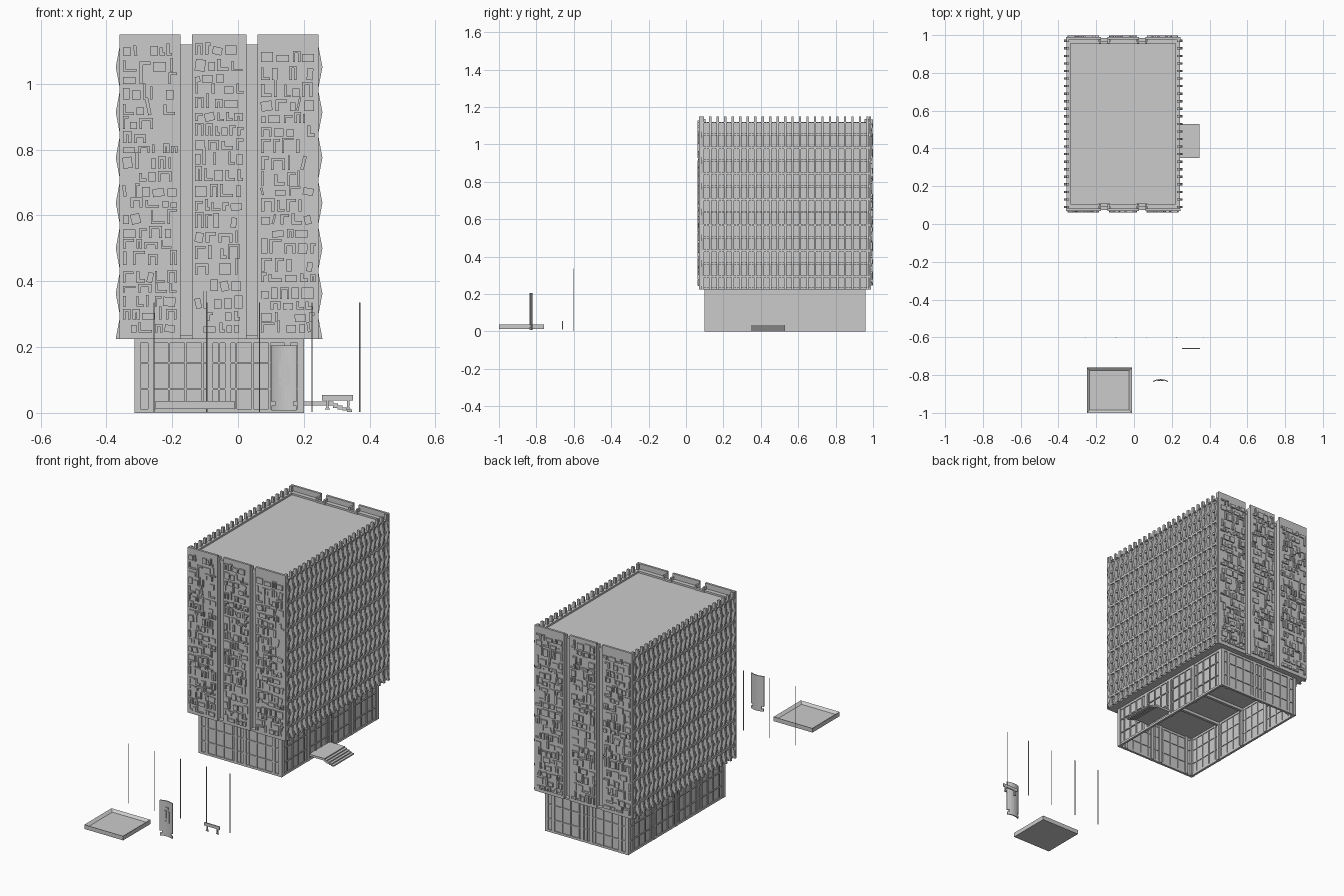
import bpy, bmesh, random
from math import sin, cos, pi
from mathutils import Matrix, Vector

if "Cube" in bpy.data.objects:
    bpy.data.objects.remove(bpy.data.objects["Cube"])

random.seed(7)
CX, CY = -0.0575, 0.53          # building centre
Z0, Z1, ZT = 0.225, 1.12, 1.15  # underside, roof line, panel top
FLOORS = 13
FH = (Z1 - Z0) / FLOORS


def finish(name, bm):
    bmesh.ops.recalc_face_normals(bm, faces=bm.faces)
    me = bpy.data.meshes.new(name)
    bm.to_mesh(me)
    bm.free()
    ob = bpy.data.objects.new(name, me)
    bpy.context.collection.objects.link(ob)
    return ob


def add_box(bm, x0, x1, y0, y1, z0, z1, spin=0):
    # box from its limits, optionally spun about its own y axis
    c = Vector(((x0 + x1) / 2, (y0 + y1) / 2, (z0 + z1) / 2))
    m = (Matrix.Translation(c) @ Matrix.Rotation(spin, 4, 'Y')
         @ Matrix.Diagonal((abs(x1 - x0), abs(y1 - y0), abs(z1 - z0), 1)))
    bmesh.ops.create_cube(bm, size=1, matrix=m)


def boxes(name, items):
    bm = bmesh.new()
    for b in items:
        add_box(bm, *b)
    return finish(name, bm)


def add_prism(bm, pts, y0, y1):
    # x-z outline extruded along y
    a = [bm.verts.new((x, y0, z)) for x, z in pts]
    b = [bm.verts.new((x, y1, z)) for x, z in pts]
    bm.faces.new(a)
    bm.faces.new(b[::-1])
    n = len(pts)
    for i in range(n):
        bm.faces.new((a[i], b[i], b[(i + 1) % n], a[(i + 1) % n]))


# tower core
boxes("tower_core", [(CX - .287, CX + .287, CY - .432, CY + .432, Z0, 1.11)])

# floor ledges and roof edge along both long sides
ledges = []
for s in (-1, 1):
    for k in range(FLOORS + 1):
        z = Z0 + k * FH
        ledges.append((CX + s * .28, CX + s * .3, CY - .455, CY + .455,
                       max(Z0, z - .006), min(Z1, z + .006)))
    # window sills
    for k in range(FLOORS):
        z = Z0 + k * FH
        ledges.append((CX + s * .28, CX + s * .291, CY - .45, CY + .45, z, z + .02))
boxes("floor_ledges", ledges)

# folded sun-screen fins, outermost at every second floor
N = 23
bm = bmesh.new()
for s in (-1, 1):
    prof = [(CX + s * (.314 if k % 2 == 0 else .301), Z0 + k * FH)
            for k in range(FLOORS + 1)]
    prof += [(CX + s * .301, ZT), (CX + s * .286, ZT), (CX + s * .286, Z0)]
    for i in range(N):
        y = CY - .44 + .88 * i / (N - 1)
        add_prism(bm, prof, y - .006, y + .006)
finish("sun_fins", bm)

# slim mullions between the fins
mull = []
for s in (-1, 1):
    for i in range(N - 1):
        y = CY - .42 + .88 * i / (N - 1)
        mull.append((CX + s * .28, CX + s * .292, y - .002, y + .002, Z0, Z1))
boxes("window_mullions", mull)

# end wall panels, relief blocks and recessed slots
PANELS = [(-.36, -.175), (-.14, .026), (.06, .245)]
for s, label in ((-1, "front"), (1, "back")):
    yo = CY + s * .46
    boxes(label + "_panels", [(a, b, yo, yo - s * .012, Z0, ZT) for a, b in PANELS])
    fill = [(a + .012, b - .012, yo - s * .011, yo - s * .03, Z0, Z1) for a, b in PANELS]
    fill += [(a, a + .01, yo, yo - s * .035, Z0, 1.135) for a in (-.14, .06)]
    fill += [(b - .01, b, yo, yo - s * .035, Z0, 1.135) for b in (-.175, .026)]
    boxes(label + "_panel_backing", fill)
    boxes(label + "_slot_walls", [(a - .012, b + .012, yo - s * .026, yo - s * .038, Z0, Z1)
                                  for a, b in ((-.175, -.14), (.026, .06))])
    bm = bmesh.new()
    for a, b in PANELS:
        z = Z0 + .02
        while z < ZT - .05:
            x = a + .01
            row = random.uniform(.03, .055)
            while x < b - .025:
                w = min(random.uniform(.018, .05), b - .006 - x)
                h = row * random.uniform(.6, .95)
                d = random.uniform(.004, .009)
                t = random.uniform(.006, .011)
                kind = random.random()
                spin = random.uniform(-.25, .25) if random.random() < .25 else 0
                ya, yb = yo - s * .003, yo + s * d
                if kind < .35:      # solid block
                    add_box(bm, x, x + w * .8, ya, yb, z, z + h * .8, spin)
                elif kind < .65:    # angle
                    add_box(bm, x, x + t, ya, yb, z, z + h)
                    zz = random.choice((z, z + h - t))
                    add_box(bm, x, x + w * .85, ya, yb, zz, zz + t)
                elif kind < .85:    # bracket
                    add_box(bm, x, x + w * .85, ya, yb, z + h - t, z + h)
                    for q in (x, x + w * .85 - t):
                        add_box(bm, q, q + t, ya, yb, z, z + h)
                else:               # bar
                    add_box(bm, x, x + t, ya, yb, z, z + h * 1.2, spin)
                x += w + .002
            z += row
    finish(label + "_relief", bm)

# low parapet inside the roof edge
boxes("parapet", [(CX + s * .278, CX + s * .29, CY - .43, CY + .43, 1.1, Z1) for s in (-1, 1)]
      + [(CX - .29, CX + .29, CY + s * .425, CY + s * .437, 1.1, Z1) for s in (-1, 1)])

# hollow ground floor: glazed walls with piers and bars
BX, BY = .2575, .43
boxes("ground_floor_walls",
      [(CX + s * (BX - .01), CX + s * (BX - .006), CY - BY + .006, CY + BY - .006, 0, Z0)
       for s in (-1, 1)]
      + [(CX - BX + .006, CX + BX - .006, CY + s * (BY - .01), CY + s * (BY - .006), 0, Z0)
         for s in (-1, 1)])
frame = []
for s in (-1, 1):
    for z, h in ((0, .012), (.07, .005), (.15, .005), (.213, .012)):
        frame.append((CX + s * (BX - .014), CX + s * (BX - .001), CY - BY, CY + BY, z, z + h))
        frame.append((CX - BX, CX + BX, CY + s * (BY - .014), CY + s * (BY - .001), z, z + h))
    for i in range(18):
        y = CY - BY + .003 + (2 * BY - .006) * i / 17
        frame.append((CX + s * (BX - .014), CX + s * (BX - .001), y - .003, y + .003, 0, Z0))
    for i in range(11):
        x = CX - BX + .003 + (2 * BX - .006) * i / 10
        frame.append((x - .003, x + .003, CY + s * (BY - .014), CY + s * (BY - .001), 0, Z0))
    for y in (.115, .335, .53, .725, .945):
        frame.append((CX + s * (BX - .02), CX + s * BX, y - .009, y + .009, 0, Z0))
    for x in (-.305, -.265, -.085, -.03, .15, .19):
        frame.append((x - .009, x + .009, CY + s * (BY - .02), CY + s * BY, 0, Z0))
boxes("ground_floor_frame", frame)

# overhang slab and ceiling beams
boxes("underside_slab", [(CX - .3, CX + .3, CY - .455, CY + .455, Z0, Z0 + .01)])
boxes("ceiling_beams", [(CX - BX + .01, CX + BX - .01, y - .008, y + .008, Z0 - .015, Z0)
                        for y in (.335, .53, .725)])

# entrance landing with steps on the right side
steps = [(.195, .29, .35, .53, .022, .034)]
for i in range(4):
    x = .289 + i * .014
    steps.append((x, x + .015, .35, .53, .015 - i * .004, .028 - i * .006))
boxes("entrance_steps", steps)

# shallow basin with raised rim
bm = bmesh.new()
add_box(bm, -.25, -.01, -1, -.76, .012, .036)
top = [f for f in bm.faces if f.calc_center_median().z > .035]
bmesh.ops.inset_region(bm, faces=top, thickness=.022)
bmesh.ops.translate(bm, verts=top[0].verts, vec=(0, 0, -.012))
finish("basin", bm)

# curved standing slab on a stepped foot
bm = bmesh.new()
W = 8
for half, z0, z1 in ((.04, .035, .205), (.028, .022, .036), (.038, .008, .023)):
    rings = []
    for i in range(W + 1):
        u = -1 + 2 * i / W
        x, y = .14 + half * u, -.824 - .01 * (half * u / .04) ** 2
        rings.append([bm.verts.new((x, y + dy, z)) for dy, z in
                      ((-.003, z0), (.003, z0), (.003, z1), (-.003, z1))])
    for p, q in zip(rings, rings[1:]):
        for j in range(4):
            bm.faces.new((p[j], p[(j + 1) % 4], q[(j + 1) % 4], q[j]))
    bm.faces.new(rings[0])
    bm.faces.new(rings[-1][::-1])
# raised blocks on the slab face
for x, z, w, h in ((.13, .13, .012, .045), (.15, .12, .012, .06), (.14, .09, .03, .01), (.14, .165, .02, .012)):
    add_box(bm, x - w / 2, x + w / 2, -.831, -.825, z - h / 2, z + h / 2)
finish("standing_slab", bm)

# bench with flared feet
bm = bmesh.new()
add_box(bm, .255, .35, -.663, -.657, .038, .055)
for x in (.272, .335):
    add_prism(bm, [(x - .008, .01), (x - .003, .02), (x - .004, .039), (x + .004, .039),
                   (x + .003, .02), (x + .008, .01)], -.663, -.657)
finish("bench", bm)

# row of slim poles
bm = bmesh.new()
for x in (-.255, -.095, .065, .225, .37):
    bmesh.ops.create_cone(bm, cap_ends=True, segments=6, radius1=.002, radius2=.002, depth=.333,
                          matrix=Matrix.Translation((x, -.6, .1685)))
finish("flag_poles", bm)
